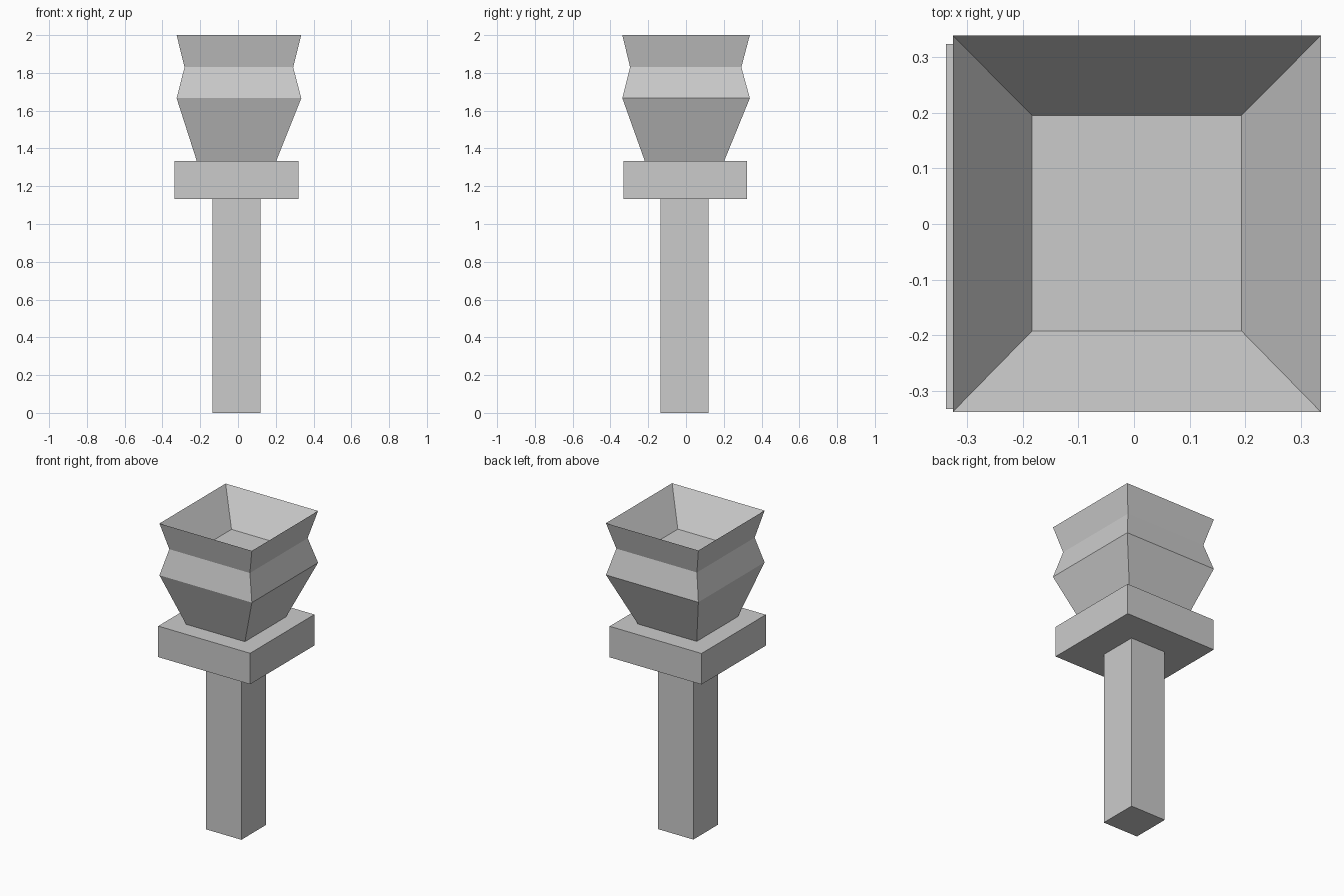
import bpy
import bmesh

if "Cube" in bpy.data.objects:
    bpy.data.objects.remove(bpy.data.objects["Cube"])


def loft(name, rings):
    """Closed solid through rectangular rings (x0, x1, y0, y1, z), capped at both ends."""
    bm = bmesh.new()
    loops = [[bm.verts.new(p) for p in ((x0, y0, z), (x1, y0, z), (x1, y1, z), (x0, y1, z))]
             for x0, x1, y0, y1, z in rings]
    for a, b in zip(loops, loops[1:]):
        for i in range(4):
            j = (i + 1) % 4
            bm.faces.new((a[i], a[j], b[j], b[i]))
    bm.faces.new(loops[0][::-1])
    bm.faces.new(loops[-1])
    bmesh.ops.recalc_face_normals(bm, faces=bm.faces)
    mesh = bpy.data.meshes.new(name)
    bm.to_mesh(mesh)
    bm.free()
    obj = bpy.data.objects.new(name, mesh)
    bpy.context.collection.objects.link(obj)
    return obj


# Square post
post = (-0.135, 0.118, -0.134, 0.118)
loft("post", [(*post, 0), (*post, 1.133)])

# Flat slab on the post
slab = (-0.337, 0.319, -0.332, 0.323)
loft("slab", [(*slab, 1.133), (*slab, 1.333)])

# Faceted bowl: flared base, pinched waist, sharp rim, tapered hollow with flat floor
rim = (-0.325, 0.335, -0.337, 0.338)
loft("bowl", [
    (-0.218, 0.202, -0.218, 0.202, 1.333),
    (*rim, 1.666),
    (-0.283, 0.292, -0.296, 0.293, 1.83),
    (*rim, 2.0),
    (-0.183, 0.193, -0.192, 0.195, 1.797),
])
